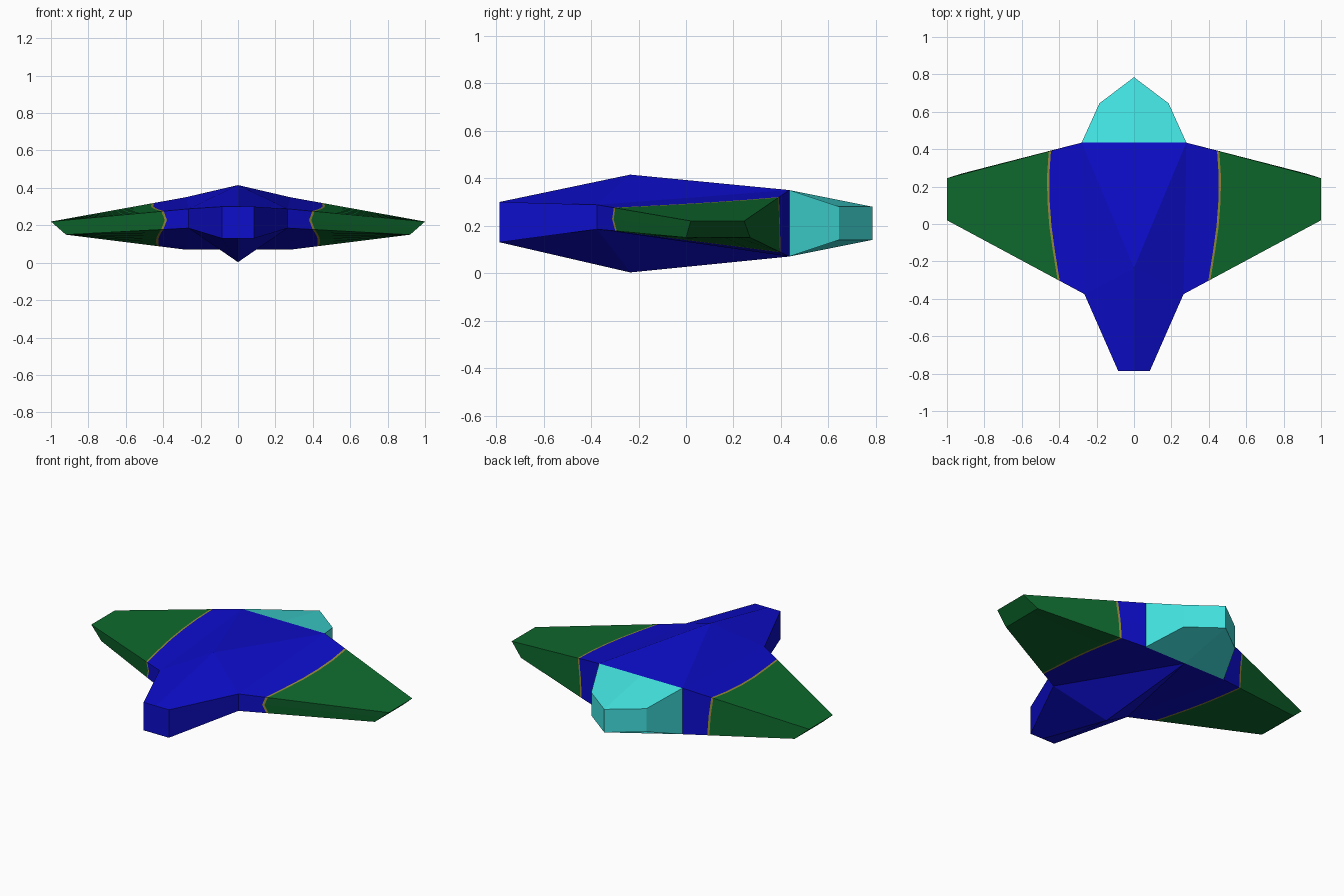
import bpy, bmesh
from mathutils import Vector as V

if "Cube" in bpy.data.objects:
    bpy.data.objects.remove(bpy.data.objects["Cube"])


def mat(name, rgb):
    m = bpy.data.materials.new(name)
    m.diffuse_color = (*rgb, 1)
    m.use_nodes = True
    m.node_tree.nodes["Principled BSDF"].inputs["Base Color"].default_value = m.diffuse_color
    return m


BLUE = mat("royal blue", (0.004, 0.004, 0.60))
CYAN = mat("light cyan", (0.055, 0.76, 0.74))
GREEN = mat("forest green", (0.0045, 0.145, 0.027))
OLIVE = mat("olive trim", (0.30, 0.26, 0.04))


def build(name, verts, faces, mats, indices=None):
    """Make a flat-shaped part from its right half, mirrored over x = 0."""
    bm = bmesh.new()
    for side in (1, -1):
        vs = [bm.verts.new((side * v[0], v[1], v[2])) for v in verts]
        for k, f in enumerate(faces):
            face = bm.faces.new([vs[i] for i in f][::side])
            face.material_index = indices[k] if indices else 0
    bmesh.ops.remove_doubles(bm, verts=bm.verts, dist=1e-4)
    bmesh.ops.recalc_face_normals(bm, faces=bm.faces)
    me = bpy.data.meshes.new(name)
    bm.to_mesh(me)
    bm.free()
    for m in mats:
        me.materials.append(m)
    ob = bpy.data.objects.new(name, me)
    bpy.context.collection.objects.link(ob)
    return ob


# Shared corners where fuselage, wing and tail meet
FT, FB = V((0.265, -0.375, 0.288)), V((0.265, -0.375, 0.185))
RT, RB = V((0.28, 0.435, 0.35)), V((0.28, 0.435, 0.07))

# Fuselage with blunt nose, top peak and keel point
body = [(0, -0.785, 0.30), (0.085, -0.785, 0.30), (0, -0.785, 0.13), (0.085, -0.785, 0.13),
        FT, FB, (0, -0.235, 0.415), (0, -0.235, 0.003), RT, RB, (0, 0.435, 0.35), (0, 0.435, 0.07)]
build("fuselage", body,
      [(0, 2, 3, 1), (1, 3, 5, 4), (0, 1, 4, 6), (2, 7, 5, 3),
       (4, 8, 6), (6, 8, 10), (5, 7, 11), (5, 11, 9)], [BLUE])

# Tail block, pointed in plan
tail = [(0, 0.435, 0.35), RT, (0.185, 0.645, 0.28), (0, 0.785, 0.28),
        (0, 0.435, 0.07), RB, (0.185, 0.645, 0.14), (0, 0.785, 0.14)]
build("tail", tail,
      [(0, 1, 2, 3), (4, 7, 6, 5), (1, 5, 6, 2), (2, 6, 7, 3)], [CYAN])

# Wings: rings run along the top, down the trailing edge, back along the bottom
N = 6
TT = [V((1, 0.02, 0.22)), V((1, 0.245, 0.22))]
TB = [V((0.92, 0.0, 0.15)), V((0.92, 0.27, 0.15))]


def ring(top, bottom):
    up = [top[0].lerp(top[1], i / (N - 1)) for i in range(N)]
    low = [bottom[1].lerp(bottom[0], i / (N - 1)) for i in range(N)]
    return up + [(top[1] + bottom[1]) / 2] + low + [(top[0] + bottom[0]) / 2]


root, tip = ring((FT, RT), (FB, RB)), ring(TT, TB)
# x position of the curved trim line at each ring point
line = [0.403, 0.427, 0.447, 0.457, 0.459, 0.450, 0.435,
        0.428, 0.432, 0.432, 0.427, 0.417, 0.405, 0.386]


def at_x(offset):
    return [r.lerp(t, (x + offset - r.x) / (t.x - r.x)) for r, t, x in zip(root, tip, line)]


rings = [root, at_x(-0.006), at_x(0.006), tip]
R = len(root)
faces, idx = [], []
for k in range(3):
    for i in range(R):
        j = (i + 1) % R
        faces.append((k * R + i, k * R + j, (k + 1) * R + j, (k + 1) * R + i))
        idx.append(k)
faces.append(tuple(range(3 * R, 4 * R)))
idx.append(2)
build("wings", [v for r in rings for v in r], faces, [BLUE, OLIVE, GREEN], idx)
